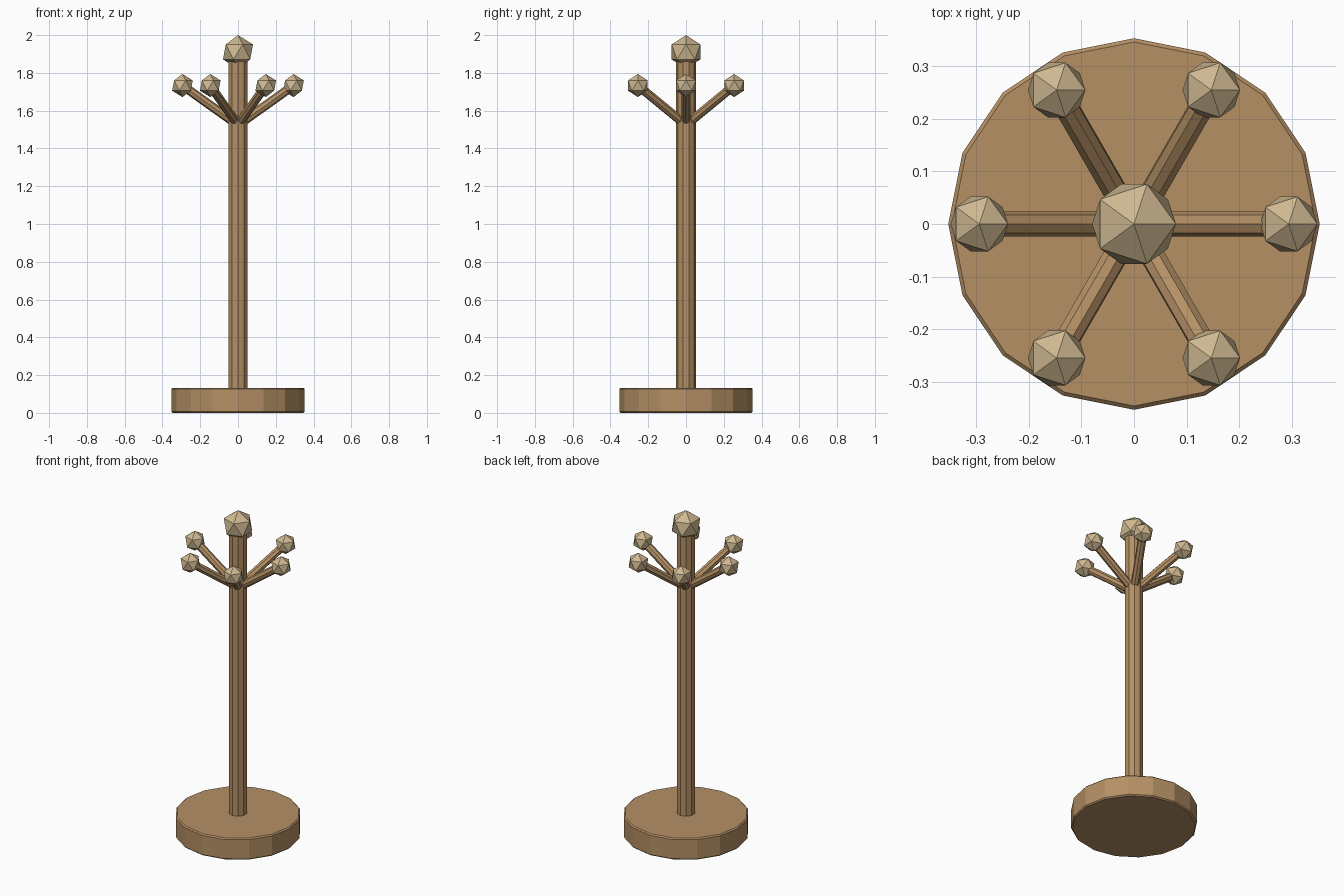
import bpy, bmesh, math
from mathutils import Vector

if "Cube" in bpy.data.objects:
    bpy.data.objects.remove(bpy.data.objects["Cube"])


def material(name, color):
    m = bpy.data.materials.new(name)
    m.diffuse_color = (*color, 1)
    m.use_nodes = True
    m.node_tree.nodes["Principled BSDF"].inputs["Base Color"].default_value = m.diffuse_color
    return m


wood = material("wood", (0.46, 0.28, 0.13))
pale = material("pale_wood", (0.62, 0.48, 0.28))


def finish(name, bm, mat):
    mesh = bpy.data.meshes.new(name)
    bm.to_mesh(mesh)
    bm.free()
    mesh.materials.append(mat)
    ob = bpy.data.objects.new(name, mesh)
    bpy.context.collection.objects.link(ob)
    return ob


def rod(name, a, b, radius, sides, bevel=0):
    a, b = Vector(a), Vector(b)
    bm = bmesh.new()
    bmesh.ops.create_cone(bm, cap_ends=True, segments=sides,
                          radius1=radius, radius2=radius, depth=(b - a).length)
    if bevel:
        rims = [e for e in bm.edges if abs(e.verts[0].co.z - e.verts[1].co.z) < 1e-5]
        bmesh.ops.bevel(bm, geom=rims, offset=bevel, segments=1, affect='EDGES')
    ob = finish(name, bm, wood)
    ob.location = (a + b) / 2
    ob.rotation_mode = 'QUATERNION'
    ob.rotation_quaternion = Vector((0, 0, 1)).rotation_difference(b - a)
    return ob


def knob(name, pos, radius):
    bm = bmesh.new()
    bmesh.ops.create_icosphere(bm, subdivisions=1, radius=radius)
    finish(name, bm, pale).location = pos


# Base disc, pole and top finial
rod("base", (0, 0, 0), (0, 0, 0.133), 0.353, 16, bevel=0.007)
rod("pole", (0, 0, 0.12), (0, 0, 1.9), 0.053, 10)
knob("finial", (0, 0, 1.911), 0.089)

# Six rising arms, each ending in a knob
for i in range(6):
    t = math.radians(60 * i)
    d = Vector((math.cos(t), math.sin(t), 0))
    tip = d * 0.294 + Vector((0, 0, 1.733))
    root = d * 0.03 + Vector((0, 0, 1.545))
    rod(f"arm_{i + 1}", root, tip, 0.024, 8)
    knob(f"arm_knob_{i + 1}", tip, 0.061)
